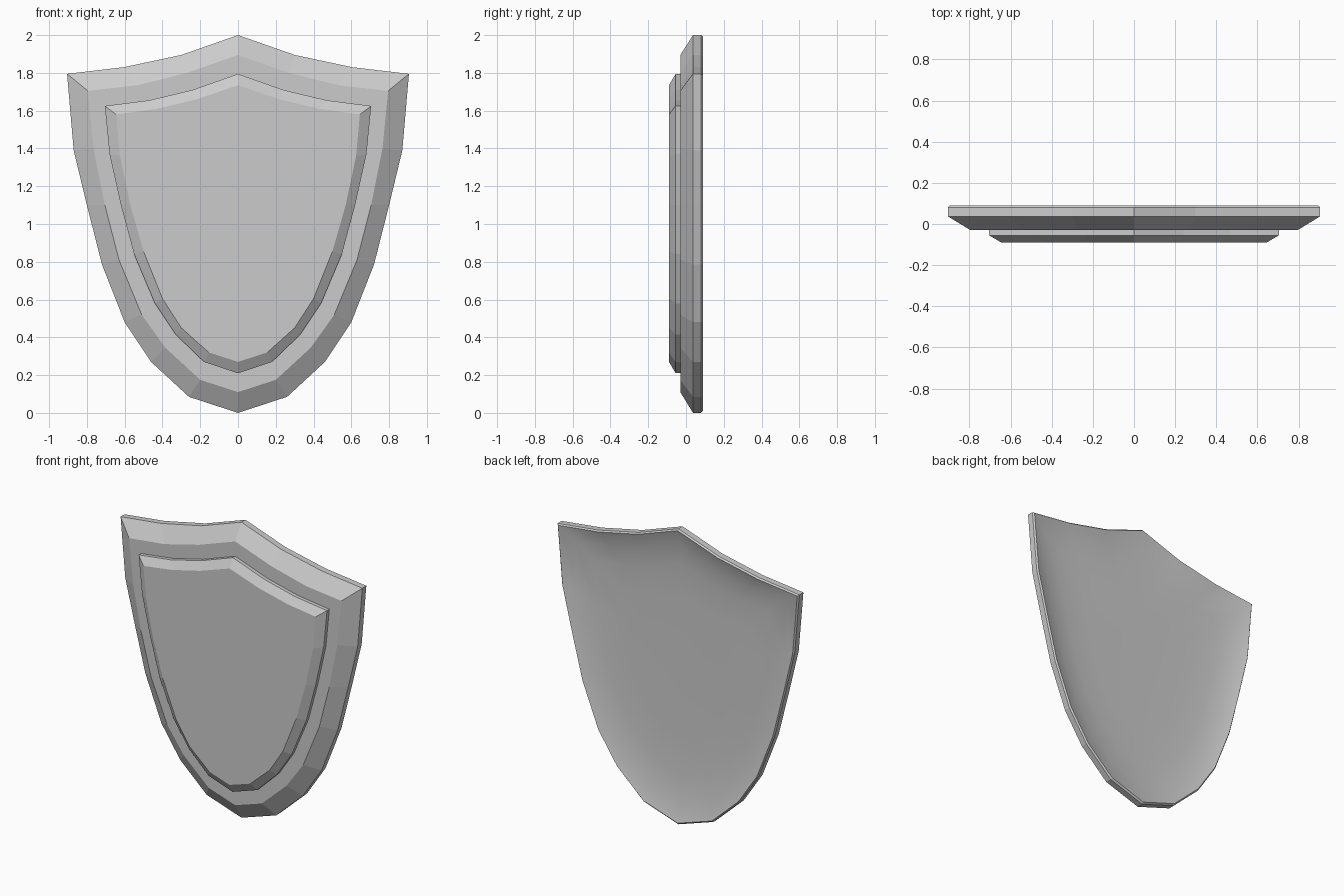
import bpy, bmesh

if "Cube" in bpy.data.objects:
    bpy.data.objects.remove(bpy.data.objects["Cube"])

# Right-half outlines (x, z), from top peak down to bottom tip
OUTER = [(0, 2), (.30, 1.895), (.605, 1.83), (.905, 1.795), (.87, 1.39), (.80, 1.10),
         (.72, .785), (.60, .48), (.46, .27), (.26, .085), (0, 0)]
RIM = [(0, 1.895), (.27, 1.80), (.53, 1.735), (.795, 1.705), (.765, 1.40), (.705, 1.10),
       (.63, .81), (.51, .52), (.385, .345), (.20, .175), (0, .11)]
PANEL = [(0, 1.795), (.24, 1.71), (.47, 1.655), (.705, 1.625), (.68, 1.37), (.62, 1.10),
         (.55, .84), (.44, .58), (.33, .415), (.18, .27), (0, .21)]
FACE = [(0, 1.735), (.22, 1.66), (.43, 1.61), (.645, 1.58), (.625, 1.36), (.57, 1.10),
        (.50, .855), (.40, .605), (.30, .45), (.155, .32), (0, .27)]


def scaled(half, s, cz=1.1):
    return [(x * s, cz + (z - cz) * s) for x, z in half]


def loft(name, rings, smooth_from=99):
    """Join mirrored outlines at given depths; rings run front to back."""
    bm = bmesh.new()
    loops = []
    for half, y in rings:
        pts = half + [(-x, z) for x, z in half[-2:0:-1]]
        loops.append([bm.verts.new((x, y, z)) for x, z in pts])
    n = len(loops[0])
    bm.faces.new(loops[0])
    for k, (a, b) in enumerate(zip(loops, loops[1:])):
        for i in range(n):
            j = (i + 1) % n
            f = bm.faces.new((a[i], a[j], b[j], b[i]))
            f.smooth = k >= smooth_from
    back = bm.faces.new(loops[-1])
    back.smooth = smooth_from < 99
    bmesh.ops.recalc_face_normals(bm, faces=bm.faces)
    me = bpy.data.meshes.new(name)
    bm.to_mesh(me)
    bm.free()
    ob = bpy.data.objects.new(name, me)
    bpy.context.collection.objects.link(ob)
    return ob


# Shield body: bevelled front rim, thin edge, rounded lip and gently dished back
loft("shield_body", [
    (RIM, -.03), (OUTER, .037), (OUTER, .08), (scaled(OUTER, .99), .09),
    (scaled(OUTER, .965), .083), (scaled(OUTER, .87), .063),
    (scaled(OUTER, .72), .05), (scaled(OUTER, .5), .045)], smooth_from=3)

# Raised front panel with bevelled border
loft("front_panel", [(FACE, -.09), (PANEL, -.055), (PANEL, -.025)])
